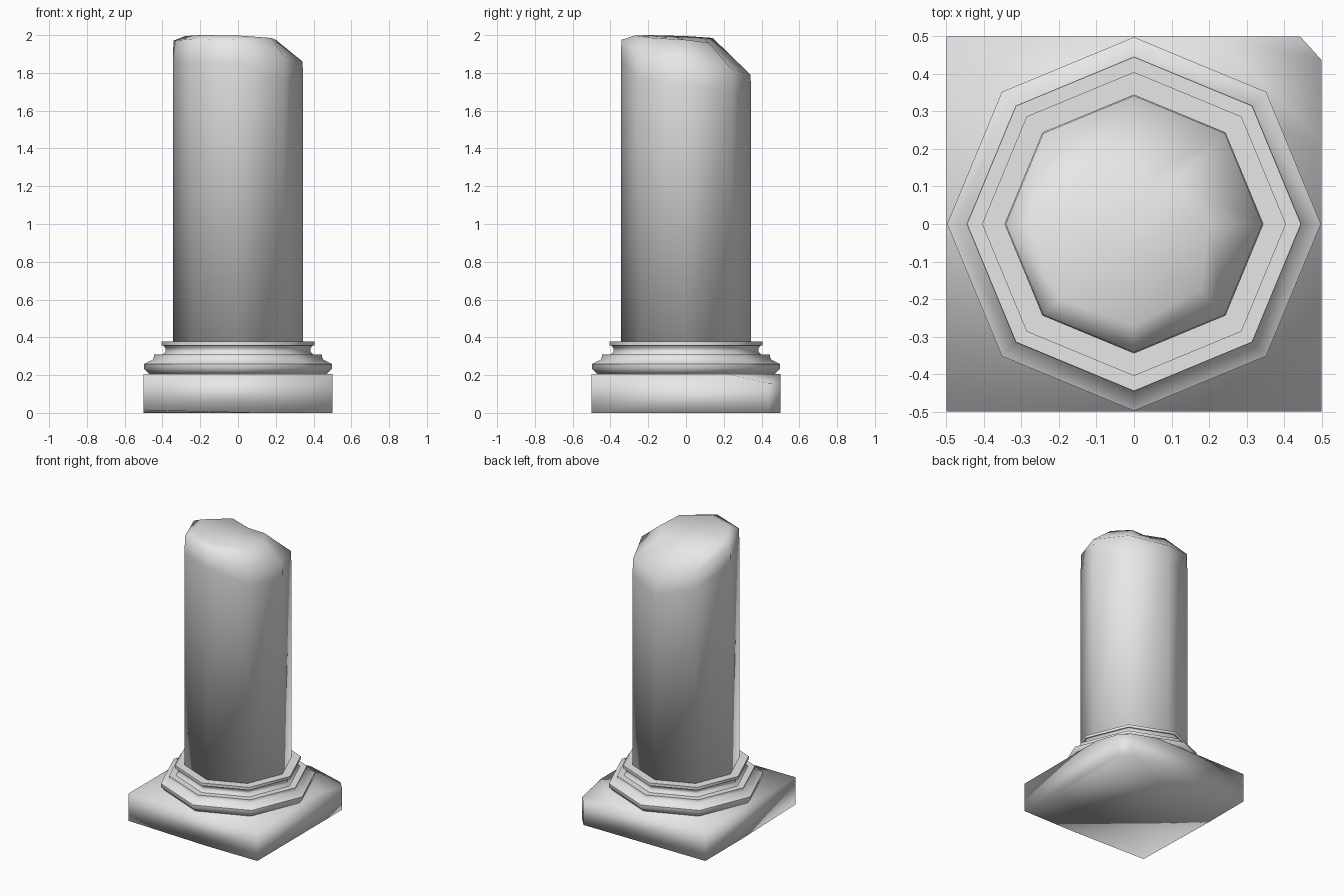
import bpy, bmesh, math
from mathutils import Vector

old = bpy.data.objects.get("Cube")
if old:
    bpy.data.objects.remove(old, do_unlink=True)

stone = bpy.data.materials.new("pale_stone")
stone.use_nodes = True
stone.diffuse_color = (0.8, 0.8, 0.8, 1)
stone.node_tree.nodes["Principled BSDF"].inputs["Base Color"].default_value = (0.8, 0.8, 0.8, 1)

SIDES = 8


def finish(bm, name, angle):
    """Turn a bmesh into a smooth shaded stone object."""
    bmesh.ops.recalc_face_normals(bm, faces=bm.faces)
    mesh = bpy.data.meshes.new(name)
    bm.to_mesh(mesh)
    bm.free()
    mesh.materials.append(stone)
    ob = bpy.data.objects.new(name, mesh)
    bpy.context.collection.objects.link(ob)
    bpy.ops.object.select_all(action='DESELECT')
    ob.select_set(True)
    bpy.context.view_layer.objects.active = ob
    bpy.ops.object.shade_smooth_by_angle(angle=math.radians(angle))
    return ob


def ring(bm, radii, heights):
    """Eight-sided loop with a corner on each axis."""
    loop = []
    for i in range(SIDES):
        a = math.tau * i / SIDES
        loop.append(bm.verts.new((radii[i] * math.cos(a), radii[i] * math.sin(a), heights[i])))
    return loop


def skin(bm, loops):
    """Join successive loops and close both ends."""
    for low, high in zip(loops, loops[1:]):
        for i in range(SIDES):
            j = (i + 1) % SIDES
            bm.faces.new((low[i], low[j], high[j], high[i]))
    bm.faces.new(loops[0])
    bm.faces.new(loops[-1])


# Square plinth with worn corners
bm = bmesh.new()
bmesh.ops.create_cube(bm, size=1)
for v in bm.verts:
    v.co.z = 0.205 * (v.co.z + 0.5)
chips = [
    ((0.47, 0.47, 0.1), (1, 0.9, 0)),           # upright chip at the back corner
    ((0.36, 0.36, 0.205), (0.22, 0.22, 1)),     # sloping wear above it
    ((-0.2, -0.2, 0), (-0.024, -0.024, -1)),    # slight lift under the front corner
]
for point, normal in chips:
    geom = bm.verts[:] + bm.edges[:] + bm.faces[:]
    cut = bmesh.ops.bisect_plane(bm, geom=geom, plane_co=Vector(point),
                                 plane_no=Vector(normal), clear_outer=True)
    edges = [e for e in cut["geom_cut"] if isinstance(e, bmesh.types.BMEdge)]
    bmesh.ops.contextual_create(bm, geom=edges)
finish(bm, "plinth", 180)

# Moulded octagonal foot: lower roll, hollow and upper lip
mouldings = {
    "lower_roll": [(0.47, 0.205), (0.498, 0.235), (0.498, 0.258), (0.447, 0.285), (0.445, 0.308)],
    "hollow": [(0.40, 0.308), (0.383, 0.325), (0.383, 0.342), (0.397, 0.358)],
    "upper_lip": [(0.405, 0.358), (0.405, 0.377)],
}
for name, profile in mouldings.items():
    bm = bmesh.new()
    skin(bm, [ring(bm, [r] * SIDES, [z] * SIDES) for r, z in profile])
    finish(bm, name, 60)

# Octagonal shaft, broken off at a slant on the back left
rim = [1.86, 1.82, 1.79, 1.86, 1.97, 1.98, 1.975, 1.89]
inner_z = [1.975, 1.96, 1.975, 1.985, 1.995, 2.0, 1.998, 1.985]
inner_r = [0.2, 0.17, 0.1, 0.2, 0.28, 0.28, 0.27, 0.25]
bm = bmesh.new()
wide = [0.345] * SIDES
loops = [
    ring(bm, wide, [0.375] * SIDES),
    ring(bm, wide, [z - 0.12 for z in rim]),
    ring(bm, [0.342] * SIDES, rim),
    ring(bm, inner_r, inner_z),
]
skin(bm, loops)
bmesh.ops.poke(bm, faces=[bm.faces[:][-1]])
finish(bm, "broken_shaft", 180)
